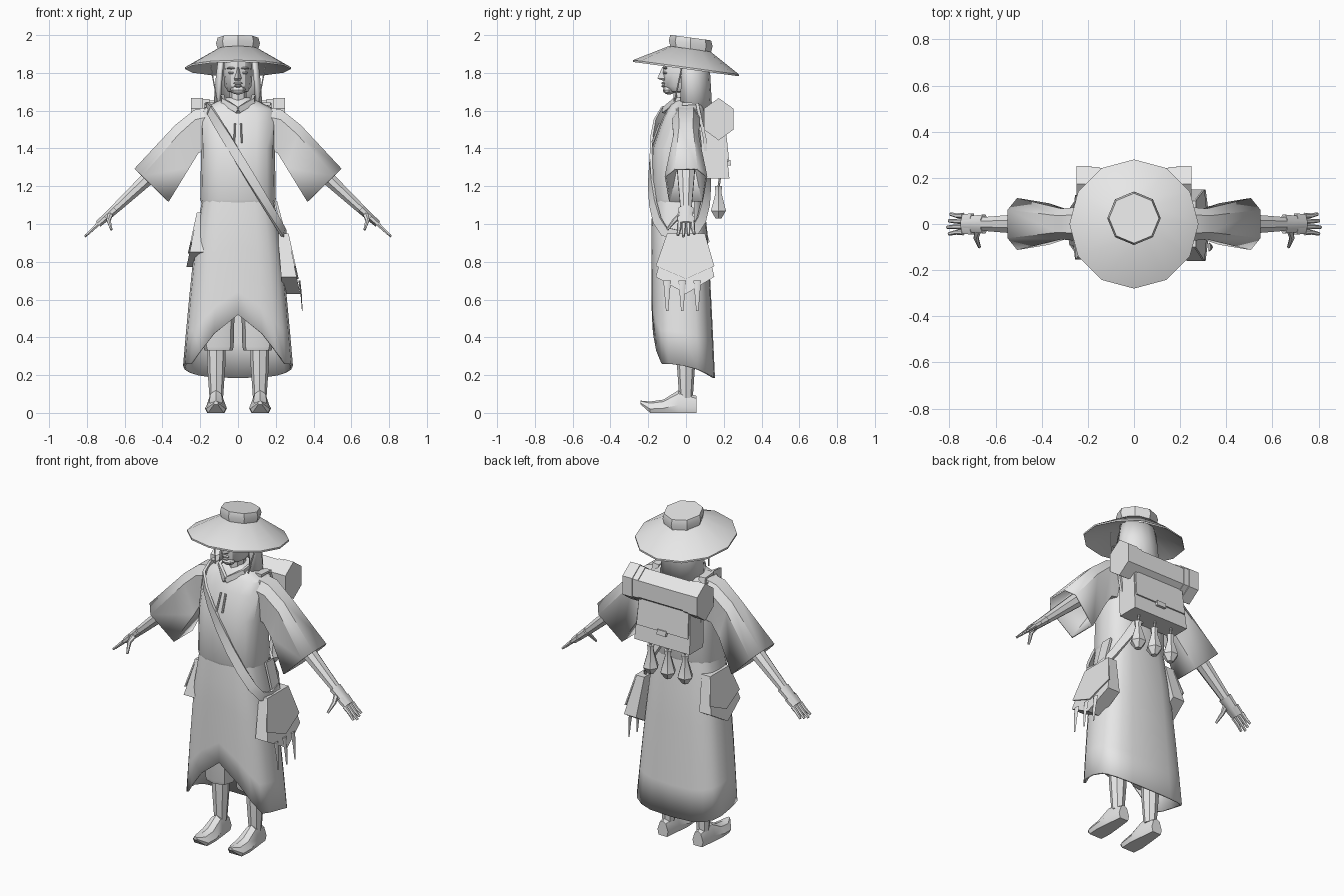
import bpy, bmesh
from math import sin, cos, pi, radians, copysign
from mathutils import Vector

if "Cube" in bpy.data.objects:
    bpy.data.objects.remove(bpy.data.objects["Cube"])

grey = bpy.data.materials.new("light grey")
grey.use_nodes = True
grey.diffuse_color = (.8, .8, .8, 1)
grey.node_tree.nodes["Principled BSDF"].inputs["Base Color"].default_value = grey.diffuse_color
parts = []


def build(name, verts, faces, both=False, thickness=0):
    sides = (("left_", 1), ("right_", -1)) if both else (("", 1),)
    for label, side in sides:
        mesh = bpy.data.meshes.new(label + name)
        mesh.from_pydata([(side * x, y, z) for x, y, z in verts], [], faces)
        bm = bmesh.new()
        bm.from_mesh(mesh)
        bmesh.ops.recalc_face_normals(bm, faces=bm.faces)
        bm.to_mesh(mesh)
        bm.free()
        mesh.materials.append(grey)
        part = bpy.data.objects.new(label + name, mesh)
        bpy.context.collection.objects.link(part)
        if thickness:
            modifier = part.modifiers.new("thickness", "SOLIDIFY")
            modifier.thickness, modifier.offset = thickness, 0
        parts.append(part)


def loft(name, rings, start_cap=True, end_cap=True, closed=True, **options):
    count = len(rings[0])
    faces = []
    for row in range(len(rings) - 1):
        for i in range(count if closed else count - 1):
            a, b = row * count + i, row * count + (i + 1) % count
            faces.append((a, b, b + count, a + count))
    total = count * len(rings)
    if start_cap:
        faces.append(tuple(range(count)))
    if end_cap:
        faces.append(tuple(range(total - count, total)))
    build(name, [point for ring in rings for point in ring], faces, **options)


def power(value, exponent):
    return copysign(abs(value) ** exponent, value)


def ring(z, rx, ry=None, x=0, y=0, sides=8, square=1, tilt=0):
    points = []
    for i in range(sides):
        angle = 2 * pi * i / sides
        py = y + (ry or rx) * power(sin(angle), square)
        points.append((x + rx * power(cos(angle), square), py, z - tilt * py))
    return points


def ball(name, x, y, z, rx, ry, rz, square=1, sides=8, steps=6, **options):
    rings = []
    for i in range(steps + 1):
        latitude = (i / steps - .5) * pi * .96
        size = cos(latitude) ** square
        rings.append(ring(z + rz * power(sin(latitude), square), rx * size, ry * size, x, y, sides))
    loft(name, rings, **options)


def sideways(point):
    return Vector((0, 1, 0))


def outward(point):
    return Vector((point.x, point.y, 0))


def tube(name, path, width, depth, tip=1, sides=6, facing=sideways, **options):
    points = [Vector(p) for p in path]
    last = len(points) - 1
    rings = []
    for i, p in enumerate(points):
        along = (points[min(i + 1, last)] - points[max(i - 1, 0)]).normalized()
        u = along.cross(facing(p)).normalized()
        v = u.cross(along)
        scale = 1 + (tip - 1) * i / last
        angles = [2 * pi * (k + .5) / sides for k in range(sides)]
        rings.append([p + scale * (u * width * cos(a) + v * depth * sin(a)) for a in angles])
    loft(name, rings, **options)


# Tilted hat
TILT = .135
loft("hat_brim", [ring(z, radius, y=y, sides=12, tilt=TILT) for z, radius, y in
                  ((1.9, .1, .02), (1.82, .28, 0), (1.83, .28, 0), (1.93, .11, .02))])
loft("hat_crown", [ring(z, radius, y=.025, tilt=TILT) for z, radius in
                   ((1.9, .1), (1.96, .116), (1.99, .108))])

# Head and face
ball("head", 0, -.01, 1.8, .077, .115, .11, square=.6, sides=12)
ball("chin", 0, -.09, 1.71, .04, .033, .025)
loft("neck", [ring(z, .045, .055, y=-.01) for z in (1.6, 1.72)])
loft("nose", [[(-w, -.11, z), (0, y, z), (w, -.11, z)] for z, w, y in
              ((1.76, .02, -.125), (1.77, .022, -.152), (1.83, .01, -.126))])
for feature, z, width in (("upper_lip", 1.745, .025), ("lower_lip", 1.73, .02)):
    ball(feature, 0, -.12, z, width, .01, .007)
for feature, z, width in (("eye", 1.8, .017), ("brow", 1.825, .025)):
    ball(feature, .036, -.11, z, width, .012, .006, both=True)

# Long hair, open at the face, and hat cords
arc = [radians(25 * i - 35) for i in range(11)]
loft("hair", [[(rx * cos(a), .03 + ry * sin(a), z) for a in arc] for z, rx, ry in
              ((1.9, .095, .08), (1.78, .11, .09), (1.6, .125, .1))],
     start_cap=False, end_cap=False, closed=False, thickness=.018)
tube("hat_cord", [(.145, -.02, 1.84), (.11, -.06, 1.65)], .004, .004, both=True)

# Tunic with collar and toggles
loft("tunic", [ring(z, rx, ry, y=max(0, z - 1.4) / 5 - .04, sides=16, square=.72) for z, rx, ry in
               ((1.1, .19, .13), (1.13, .2, .143), (1.4, .195, .14), (1.54, .2, .12),
                (1.61, .19, .1), (1.65, .11, .08), (1.67, .06, .06))])
tube("collar", [(.08, .06, 1.67), (.08, -.06, 1.65), (0, -.12, 1.6)], .022, .012,
     sides=4, facing=outward, both=True)
tube("toggle", [(.016, -.14, 1.53), (.02, -.177, 1.43)], .005, .007, both=True)


# Long skirt with a split front hem
SIDES = 20
WAIST = 1.13


def hem(i):
    x, y = abs(cos(2 * pi * i / SIDES)), sin(2 * pi * i / SIDES)
    return .52 - .26 * min(1, x * 1.25) if y < -.1 else .25 - .065 * max(0, y)


def skirt_point(i, t):
    z = WAIST + (hem(i) - WAIST) * t
    flare = WAIST - z
    return ring(z, .185 + .11 * flare ** .75, .13 + .03 * flare ** .5,
                y=.03 * flare - .04, sides=SIDES, square=.65)[i]


loft("skirt", [[skirt_point(i, t / 5) for i in range(SIDES)] for t in range(6)],
     end_cap=False, thickness=.012)

# Trousers, shins and curled shoes
loft("trouser_leg", [ring(z, radius, x=.103, y=-.01, square=.7) for z, radius in
                     ((.33, .074), (.35, .08), (.75, .09))], both=True)
loft("shin", [ring(z, radius, x=.115) for z, radius in ((.08, .036), (.25, .048), (.36, .05))], both=True)
sole = [(.8, 0), (1, .35), (.6, .85), (0, 1), (-.6, .85), (-1, .35), (-.8, 0)]
loft("shoe", [[(.117 + w * across, y, low + height * up) for across, up in sole] for y, w, low, height in
              ((.055, .035, 0, .09), (-.04, .048, 0, .12), (-.12, .058, 0, .07),
               (-.19, .052, 0, .06), (-.24, .012, .045, .02))], both=True)

# Wide sleeves, each section from its top edge to its bottom edge
cuff = [(-.55, 0), (.55, 0), (1, .22), (.8, 1), (-.8, 1), (-1, .22)]
sections = []
for top, bottom, width in (((.14, 1.62), (.17, 1.39), .07), ((.23, 1.6), (.21, 1.38), .07),
                           ((.33, 1.52), (.26, 1.3), .062), ((.545, 1.29), (.37, 1.12), .108)):
    top, bottom = Vector((top[0], 0, top[1])), Vector((bottom[0], 0, bottom[1]))
    sections.append([top.lerp(bottom, down) + Vector((0, width * across, 0)) for across, down in cuff])
loft("sleeve", sections, end_cap=False, both=True, thickness=.01)

# Arms, hands, fingers and thumbs
wrist, palm, knuckles = Vector((.65, 0, 1.08)), Vector((.7, 0, 1.035)), Vector((.74, 0, 1))
tube("arm", [(.35, 0, 1.36), (.5, 0, 1.22), wrist], .048, .058, tip=.55, sides=8, both=True)
tube("hand", [wrist, palm, knuckles], .026, .044, tip=.75, sides=8, both=True)
tube("palm", [palm, knuckles], .02, .05, tip=.9, sides=8, both=True)
for i, finger in enumerate(("index", "middle", "ring", "little")):
    spread = Vector((0, .024 * i - .036, 0))
    reach = Vector((.07, 0, -.066)) * (1 - .1 * abs(i - 1))
    start = knuckles + spread
    tube(finger + "_finger", [start, start + reach / 2, start + reach + spread / 5], .012, .013,
         tip=.6, both=True)
tube("thumb", [(.675, -.02, 1.055), (.685, -.06, 1.02), (.67, -.1, .97)], .017, .017, tip=.4, both=True)


# Diagonal strap around the body
def strap_point(angle):
    across = cos(angle)
    return (.045 + .205 * across, .152 * power(sin(angle), .6) - .036, 1.28 - .34 * across)


tube("diagonal_strap", [strap_point(pi * i / 9) for i in range(19)], .036, .01, sides=4, facing=outward)
tube("satchel_hanger", [(.2, .01, 1.12), (.25, .01, .93)], .01, .05, sides=4)


# Satchel and pouch on the hips
def hip_bag(name, side, base, y, top, size):
    outline = [(-.1, 0), (.1, 0), (.15, -.23), (0, -.32), (-.16, -.23)]

    def face(points, start, lean):
        return [(side * (base + start - lean * d * size), y + w * size, top + d * size) for w, d in points]

    flap = [(w, d * .75) for w, d in outline]
    loft(name, [face(outline, 0, .08), face(outline, .05, .22)])
    loft(name + "_flap", [face(flap, .05, .22), face(flap, .058, .22)])


hip_bag("satchel", 1, .21, 0, .95, 1)
hip_bag("pouch", -1, .16, -.01, 1.06, .9)
for i in range(3):
    y = .08 * i - .1
    tube("tassel_" + str(i), [(.325, y, .7), (.335, y, .62), (.34, y, .54)], .006, .02, tip=.3)


# Backpack with flap and shoulder straps
def slab(name, levels, near, far):
    loft(name, [[(-w, y + near, z), (w, y + near, z), (w, y + far, z), (-w, y + far, z)]
                for z, w, y in levels])


slab("backpack", ((1.24, .185, .23), (1.52, .17, .2)), -.13, 0)
slab("backpack_flap", ((1.33, .172, .22), (1.52, .165, .2)), 0, .009)
slab("flap_buckle", ((1.31, .03, .222), (1.34, .03, .219)), 0, .016)
tube("pack_strap", [(.14, .11, 1.28), (.165, .1, 1.45), (.155, .06, 1.635), (.15, -.02, 1.635)],
     .012, .03, sides=4, facing=lambda p: Vector((1, 0, 0)), both=True)


# Bedroll on top of the pack
def roll(name, start, end, radius, **options):
    hexagon = [(sin(i * pi / 3), cos(i * pi / 3)) for i in range(6)]
    loft(name, [[(x, .173 + .8 * radius * a, 1.555 + radius * b) for a, b in hexagon]
                for x in (start, end)], **options)


roll("bedroll", -.17, .17, .1)
roll("bedroll_end", .185, .25, .112, both=True)
roll("bedroll_band", .15, .185, .106, both=True)

# Three hanging gourds
for i in range(3):
    x = .115 * (i - 1)
    loft("gourd_" + str(i), [ring(z, radius, x=x, y=.172, sides=6) for z, radius in
                             ((1.03, .018), (1.07, .046), (1.165, .018), (1.2, .022))])
    tube("gourd_cord_" + str(i), [(x, .172, 1.19), (x, .18, 1.25)], .006, .006)

# Smooth shading with sharp edges kept
bpy.ops.object.select_all(action="DESELECT")
for part in parts:
    part.select_set(True)
bpy.context.view_layer.objects.active = parts[0]
bpy.ops.object.shade_smooth_by_angle(angle=radians(32))
